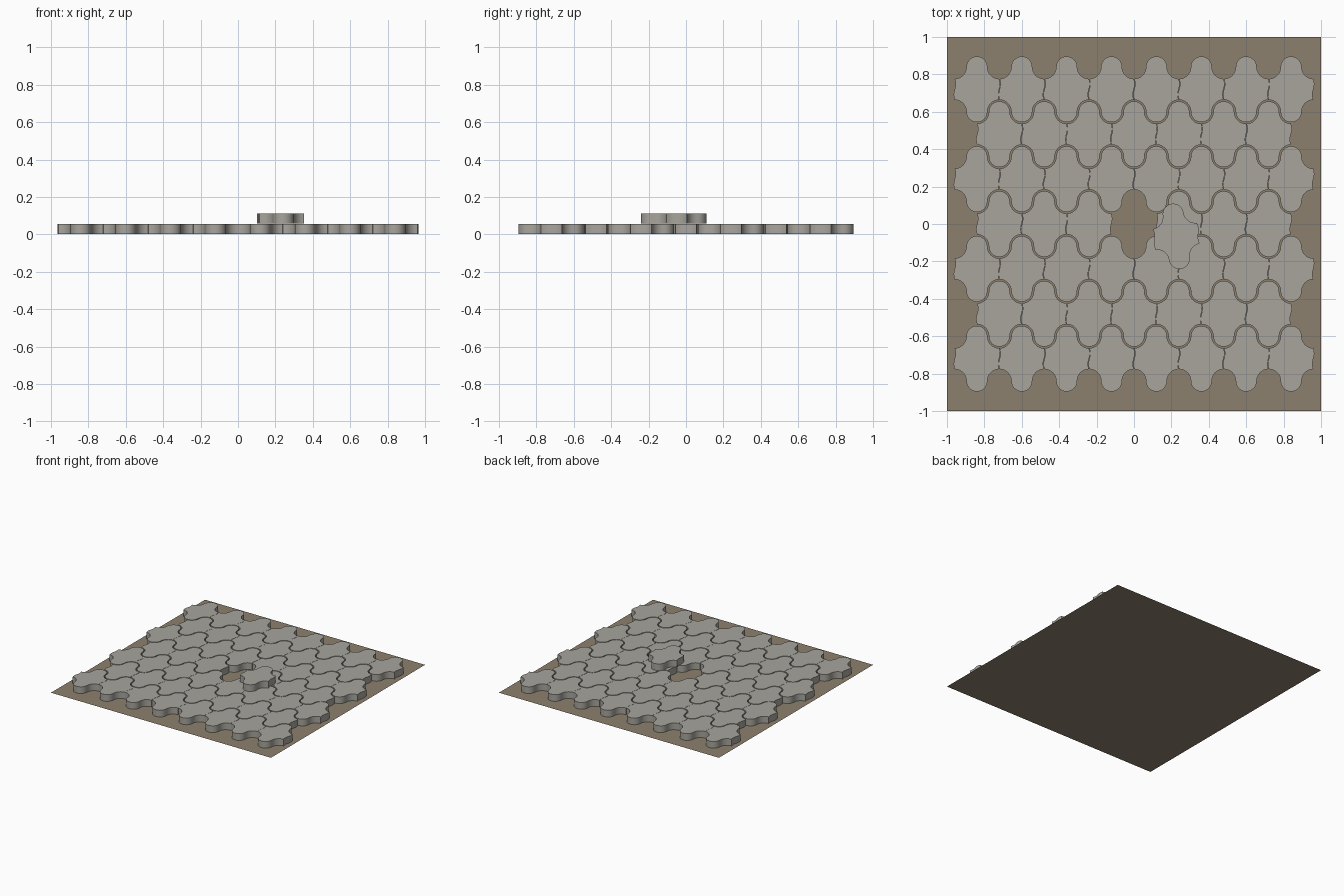
import bpy, bmesh, math

if "Cube" in bpy.data.objects:
    bpy.data.objects.remove(bpy.data.objects["Cube"])

PITCH = 0.24      # tile spacing in x and y
R = 0.06          # radius of the wave arcs
GAP = 0.004       # half of the joint width
THICK = 0.055
LIFT = 0.001      # keeps tile undersides just above the bed


def material(name, rgb):
    m = bpy.data.materials.new(name)
    m.diffuse_color = (*rgb, 1)
    m.use_nodes = True
    m.node_tree.nodes["Principled BSDF"].inputs["Base Color"].default_value = m.diffuse_color
    return m


stone = material("grey concrete", (0.39, 0.375, 0.335))
sand = material("brown sand", (0.265, 0.217, 0.155))


def arc(cx, cy, r, a0, a1, n):
    return [(cx + r * math.cos(math.radians(a0 + (a1 - a0) * i / n)),
             cy + r * math.sin(math.radians(a0 + (a1 - a0) * i / n))) for i in range(n + 1)]


def tile_outline():
    half = PITCH / 2
    # right side: gentle S between the two horns
    top, n = half - R - GAP, 10
    side = []
    for i in range(n + 1):
        y = -top + 2 * top * i / n
        side.append((half - 0.001 + 0.005 * math.sin(math.pi * y / top), y))
    # upper edge: concave quarter, convex half, concave quarter
    upper = arc(half, half, R + GAP, 270, 180, 8)[1:]
    upper += arc(0, half, R - GAP, 0, 180, 16)
    upper += arc(-half, half, R + GAP, 0, -90, 8)[:-1]
    # the other half is the same line turned by 180 degrees about the middle
    first = side + upper
    return first + [(-x, -y) for x, y in first]


def tile_mesh():
    bm = bmesh.new()
    base = bm.faces.new([bm.verts.new((x, y, 0)) for x, y in tile_outline()])
    base.normal_update()
    ext = bmesh.ops.extrude_face_region(bm, geom=[base], use_keep_orig=True)
    for v in ext["geom"]:
        if isinstance(v, bmesh.types.BMVert):
            v.co.z = THICK
    bmesh.ops.recalc_face_normals(bm, faces=bm.faces)
    # smooth curved walls, crisp rims and corners
    for f in bm.faces:
        f.smooth = abs(f.normal.z) < 0.5
    for e in bm.edges:
        e.smooth = e.calc_face_angle(0) < math.radians(35)
    me = bpy.data.meshes.new("paving_tile")
    bm.to_mesh(me)
    bm.free()
    me.materials.append(stone)
    return me


def place(name, me, loc, turn=0):
    ob = bpy.data.objects.new(name, me)
    ob.location = loc
    ob.rotation_euler.z = math.radians(turn)
    bpy.context.collection.objects.link(ob)


# sand bed
bpy.ops.mesh.primitive_plane_add(size=2)
bed = bpy.context.object
bed.name = "sand_bed"
bed.data.materials.append(sand)

# rows of eight and seven tiles, with the middle one left out
tile = tile_mesh()
for row in range(7):
    count = 8 - row % 2
    for col in range(count):
        x, y = (col - (count - 1) / 2) * PITCH, (row - 3) * PITCH
        if abs(x) < 0.01 and abs(y) < 0.01:
            continue
        place(f"paving_tile_{row}_{col}", tile, (x, y, LIFT))

# the loose tile lying on its neighbours
place("loose_tile", tile, (0.226, -0.066, LIFT + THICK + 0.001), 8)
